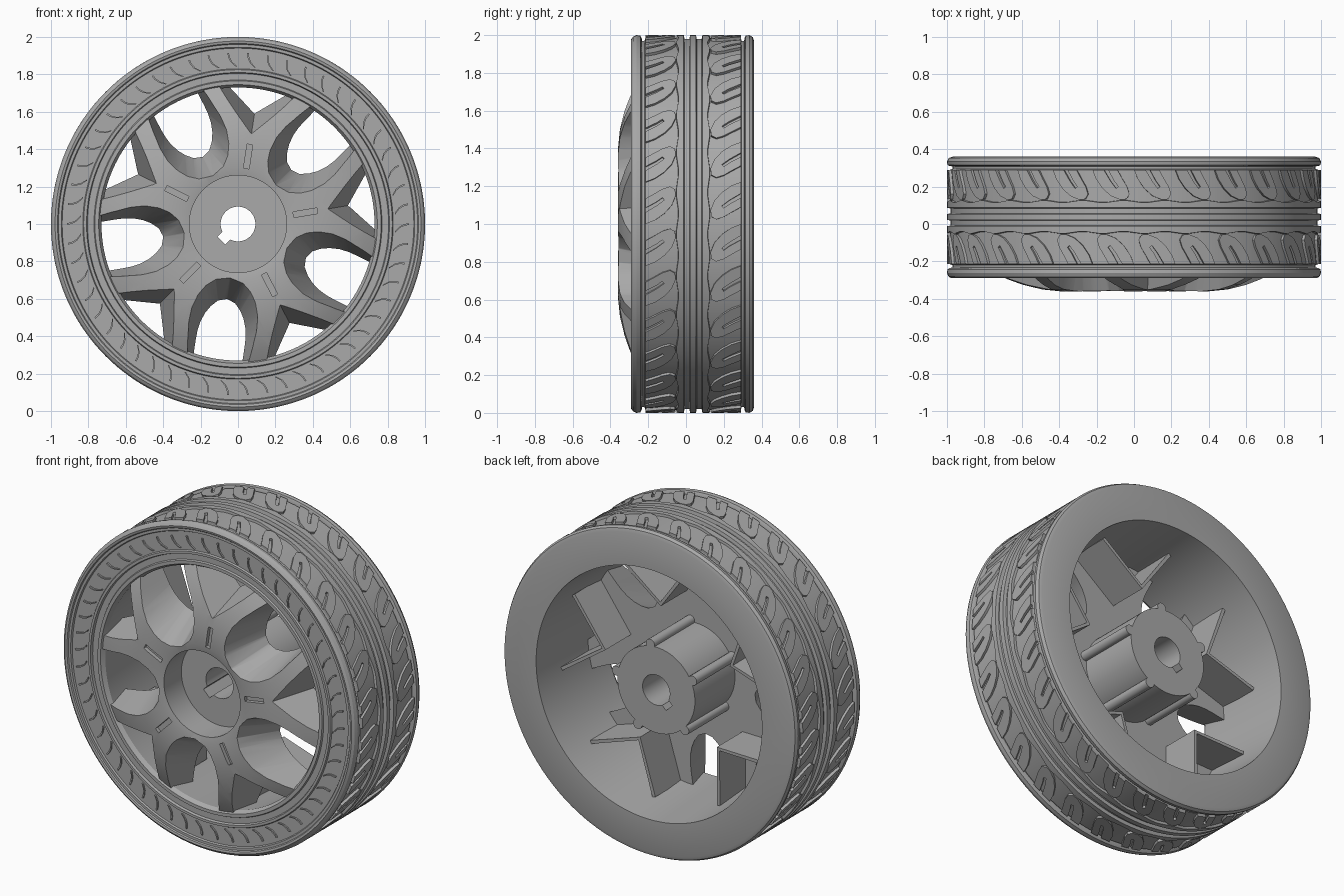
import bpy, bmesh
from math import sin, cos, pi, radians

cube = bpy.data.objects.get("Cube")
if cube:
    bpy.data.objects.remove(cube, do_unlink=True)

grey = bpy.data.materials.new("wheel_grey")
grey.use_nodes = True
colour = (0.4, 0.4, 0.4, 1)
grey.diffuse_color = colour
grey.node_tree.nodes["Principled BSDF"].inputs["Base Color"].default_value = colour

SEG = 168          # steps around the tyre
BLOCKS = 28        # tread blocks per side
STEP = 2 * pi / 5
WINDOW = radians(45.5)
FORK = radians(9.5)


def polar(r, a, y):
    return (r * cos(a), y, r * sin(a))


def revolve(bm, profile, seg=SEG):
    """Closed (radius, y, wave) profile turned around the y axis."""
    rings = []
    for i in range(seg):
        a = 2 * pi * i / seg
        rings.append([bm.verts.new(polar(r, a, y + wave * sin(BLOCKS * a)))
                      for r, y, wave in profile])
    for i, ring in enumerate(rings):
        after = rings[(i + 1) % seg]
        for j in range(len(profile)):
            k = (j + 1) % len(profile)
            bm.faces.new((ring[j], ring[k], after[k], after[j]))


def skin(bm, front, back):
    """Close two matching loops of points into a solid."""
    f = [bm.verts.new(p) for p in front]
    b = [bm.verts.new(p) for p in back]
    bm.faces.new(f)
    bm.faces.new(b[::-1])
    for j in range(len(f)):
        k = (j + 1) % len(f)
        bm.faces.new((f[j], b[j], b[k], f[k]))


def loft(bm, a, front, back, y0, y1):
    """Solid between outlines given as (along, across) at angle a."""
    def place(pts, y):
        return [(c * cos(a) - w * sin(a), y, c * sin(a) + w * cos(a)) for c, w in pts]
    skin(bm, place(front, y0), place(back, y1))


def circle(c, r, n):
    return [(c + r * cos(2 * pi * i / n), r * sin(2 * pi * i / n)) for i in range(n)]


def mirrored(half):
    return half + [(c, -w) for c, w in reversed(half) if w]


def bar(c0, c1, w):
    return [(c0, -w), (c1, -w), (c1, w), (c0, w)]


def finish(bm, name):
    bmesh.ops.recalc_face_normals(bm, faces=bm.faces)
    mesh = bpy.data.meshes.new(name)
    bm.to_mesh(mesh)
    bm.free()
    mesh.materials.append(grey)
    obj = bpy.data.objects.new(name, mesh)
    obj.location.z = 1
    bpy.context.collection.objects.link(obj)
    return obj


def activate(obj):
    bpy.ops.object.select_all(action="DESELECT")
    obj.select_set(True)
    bpy.context.view_layer.objects.active = obj


def cut(obj, cutter):
    cutter.hide_render = True
    bpy.context.view_layer.update()
    mod = obj.modifiers.new("cut", "BOOLEAN")
    mod.operation, mod.solver, mod.object = "DIFFERENCE", "EXACT", cutter
    activate(obj)
    bpy.ops.object.modifier_apply(modifier=mod.name)
    bpy.data.objects.remove(cutter, do_unlink=True)


def smooth(obj):
    activate(obj)
    bpy.ops.object.shade_smooth_by_angle(angle=radians(30))


# Tyre and rim barrel: front rim steps, sidewall, grooved tread, flat back
front_side = [(.73, -.25), (.745, -.275), (.765, -.275), (.77, -.265), (.805, -.265),
              (.81, -.28), (.825, -.28), (.83, -.27), (.94, -.27), (.945, -.28),
              (.96, -.28), (.965, -.287), (.978, -.29), (.992, -.28), (1, -.262),
              (.997, -.242), (.985, -.235), (.97, -.232), (.97, -.22), (.985, -.215)]
ribs = [(.985, -.047), (1, -.045), (1, -.012), (.98, -.008), (.98, .018), (1, .022)]
back_side = [(.985, .29), (.97, .295), (.97, .308), (.985, .31), (.997, .315),
             (1, .335), (.99, .353), (.97, .36), (.77, .36)]
MID = .0375
profile = [(r, y, 0) for r, y in front_side]
profile += [(r, y, .006 if i < 2 else 0) for i, (r, y) in enumerate(ribs)]
profile += [(r, 2 * MID - y, .006 if i < 2 else 0)
            for i, (r, y) in reversed(list(enumerate(ribs)))]
profile += [(r, y, 0) for r, y in back_side]
bm = bmesh.new()
revolve(bm, profile)
smooth(finish(bm, "tyre_and_barrel"))

# Tread blocks: slanted leaf shapes with a slot, given as (across, around)
leaf = [(0, 0), (.05, .02), (.1, .055), (.14, .1), (.16, .15), (.157, .185),
        (.13, .2), (.09, .187), (.05, .163), (0, .135), (0, .085), (.06, .118),
        (.09, .14), (.1, .128), (.06, .098), (0, .062)]
for name, side in (("front_tread_blocks", -1), ("back_tread_blocks", 1)):
    bm = bmesh.new()
    for i in range(BLOCKS):
        a = 2 * pi * i / BLOCKS
        skin(bm, *[[polar(r, a - side * u, MID + side * (.2525 - v)) for v, u in leaf]
                   for r in (1, .975)])
    obj = finish(bm, name)
    smooth(obj)

# Sidewall hooks: small curved ridges around the front
path = [(.915, 0), (.89, -.004), (.865, -.016), (.84, -.042)]
hook = [(c, w + .004) for c, w in path] + [(c, w - .005) for c, w in reversed(path)]
bm = bmesh.new()
for i in range(54):
    loft(bm, 2 * pi * i / 54, hook, hook, -.279, -.265)
finish(bm, "sidewall_hooks")

# Spokes: domed ring, cut by five round windows and five fork windows
bm = bmesh.new()
revolve(bm, [(r, y, 0) for r, y in [
    (.26, -.35), (.3, -.358), (.4, -.36), (.5, -.35), (.6, -.325), (.68, -.295),
    (.745, -.262), (.745, -.1), (.26, -.1)]], 100)
spokes = finish(bm, "spokes")

wide = mirrored([(.8, .185), (.62, .19), (.54, .192), (.47, .183), (.4, .158),
                 (.345, .122), (.305, .075), (.285, 0)])
narrow = mirrored([(.8, .13), (.65, .13), (.6, .128), (.55, .12), (.5, .102),
                   (.46, .078), (.425, .045), (.41, 0)])
fork_wide = [(.48, 0), (.76, .293), (.76, -.293)]
fork_narrow = [(.6, 0), (.76, .2), (.76, -.2)]
slot = bar(.3, .43, .015)
bm = bmesh.new()
for i in range(5):
    loft(bm, WINDOW + i * STEP, wide, narrow, -.37, -.09)
    loft(bm, FORK + i * STEP, fork_wide, fork_narrow, -.37, -.09)
    loft(bm, FORK + i * STEP, slot, slot, -.37, -.335)
cut(spokes, finish(bm, "window_cutter"))
smooth(spokes)

# Webs: paired thin plates behind each fork
bm = bmesh.new()
for i in range(5):
    for s in (-1, 1):
        web = [(.45, 0), (.705, .25 * s), (.72, .235 * s), (.475, 0)]
        loft(bm, FORK + i * STEP, web, web, -.13, .15)
finish(bm, "spoke_webs")

# Hub: solid drum with a keyed bore
bm = bmesh.new()
drum = circle(0, .264, 72)
loft(bm, 0, drum, drum, -.18, .29)
hub = finish(bm, "hub")
bm = bmesh.new()
bore = circle(0, .093, 40)
loft(bm, 0, bore, bore, -.3, .4)
cut(hub, finish(bm, "bore_cutter"))
bm = bmesh.new()
key = bar(.02, .125, .03)
loft(bm, radians(225), key, key, -.3, .4)
cut(hub, finish(bm, "key_cutter"))
smooth(hub)

# Bosses: round ribs along the hub drum
bm = bmesh.new()
boss = circle(.275, .03, 20)
for i in range(5):
    loft(bm, FORK + i * STEP, boss, boss, -.12, .29)
smooth(finish(bm, "hub_bosses"))
